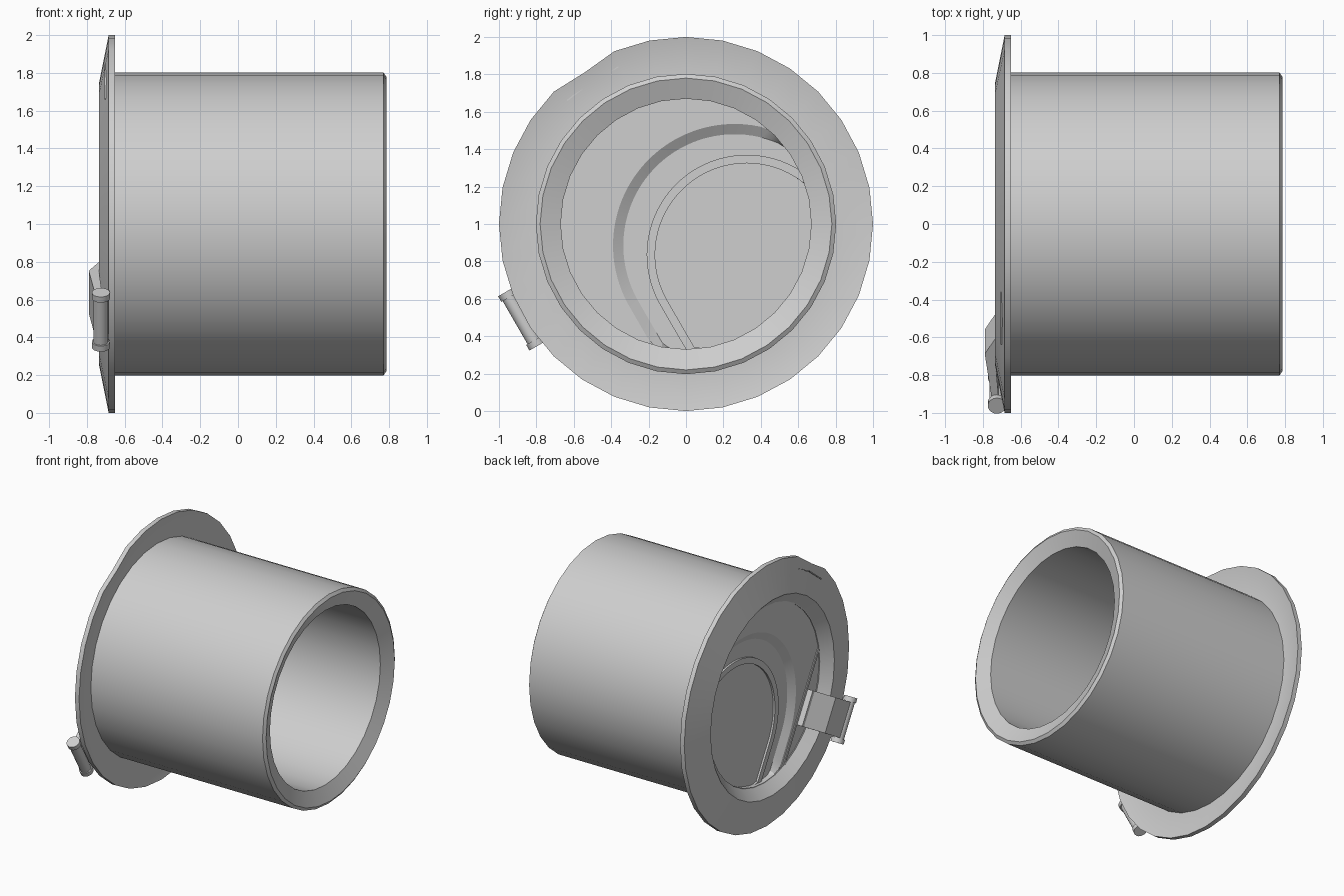
import bpy, bmesh, math
from mathutils import Matrix, Vector

cube = bpy.data.objects.get("Cube")
if cube:
    bpy.data.objects.remove(cube, do_unlink=True)

grey = bpy.data.materials.new("light grey")
grey.use_nodes = True
COLOUR = (0.62, 0.62, 0.62, 1)
grey.diffuse_color = COLOUR
grey.node_tree.nodes["Principled BSDF"].inputs["Base Color"].default_value = COLOUR

CENTRE = Vector((0, 0, 1))
BORE = 0.67
parts = []


def finish(name, bm):
    bmesh.ops.remove_doubles(bm, verts=bm.verts, dist=0.0005)
    bmesh.ops.recalc_face_normals(bm, faces=bm.faces)
    mesh = bpy.data.meshes.new(name)
    bm.to_mesh(mesh)
    bm.free()
    mesh.materials.append(grey)
    ob = bpy.data.objects.new(name, mesh)
    bpy.context.collection.objects.link(ob)
    parts.append(ob)


def bridge(bm, a, b):
    n = len(a)
    for i in range(n):
        j = (i + 1) % n
        bm.faces.new((a[i], a[j], b[j], b[i]))


def turned(name, profile, radius_rule=None, sides=32):
    """Spin a closed (x, radius) profile about the bore axis."""
    bm = bmesh.new()
    rings = []
    for x, r in profile:
        ring = []
        for i in range(sides):
            a = math.tau * i / sides
            q = radius_rule(i, r) if radius_rule else r
            ring.append(bm.verts.new(CENTRE + Vector((x, q * math.cos(a), q * math.sin(a)))))
        rings.append(ring)
    for k, ring in enumerate(rings):
        bridge(bm, ring, rings[(k + 1) % len(rings)])
    finish(name, bm)


def frame(degrees):
    """Local axes: x stays, y points outward at the angle, z runs tangentially."""
    return Matrix.Translation(CENTRE) @ Matrix.Rotation(math.radians(degrees), 4, 'X')


def box(name, degrees, centre, size):
    bm = bmesh.new()
    m = frame(degrees) @ Matrix.Translation(centre) @ Matrix.Diagonal((*size, 1))
    bmesh.ops.create_cube(bm, size=1, matrix=m)
    finish(name, bm)


def rod(name, degrees, centre, radius, length):
    bm = bmesh.new()
    bmesh.ops.create_cone(bm, cap_ends=True, segments=16, radius1=radius, radius2=radius,
                          depth=length, matrix=frame(degrees) @ Matrix.Translation(centre))
    finish(name, bm)


# Pipe with a chamfered lip
turned("pipe_body", [(-0.665, BORE), (0.74, BORE), (0.785, 0.78), (0.77, 0.803), (-0.695, 0.803)])

# Dished flange, hollow behind, with one flattened rim corner
turned("flange", [(-0.69, 0.79), (-0.65, 1), (-0.685, 1), (-0.735, 0.75), (-0.66, BORE)],
       lambda i, r: 0.975 if i == 11 and r == 1 else r)

# Latch slot following the flange rim in two straight runs
for name, angle, length in (("latch_slot_upper", 118, 0.15), ("latch_slot_lower", 128.2, 0.18)):
    box(name, angle, (-0.686, 0.912, 0), (0.042, 0.008, length))


# Flap: a thick plate with a U-shaped recess on both faces, trimmed by the bore
def inside_u(p, centre, radius):
    q = p - Vector(centre)
    along = Vector((0.5, -0.866))
    s = q.dot(along)
    return (q - along * s).length < radius if s > 0 else q.length < radius


def reach(a, centre, radius):
    d = Vector((math.cos(a), math.sin(a)))
    lo, hi = 0, BORE
    if inside_u(d * hi, centre, radius):
        return hi
    for _ in range(20):
        mid = (lo + hi) / 2
        if inside_u(d * mid, centre, radius):
            lo = mid
        else:
            hi = mid
    return lo


FLAP_X = -0.62
outer, inner = (0.26, -0.115), (0.325, -0.165)
steps = [(0.04, outer, 5), (0.04, outer, 0.65), (0.005, outer, 0.595),
         (0.005, inner, 0.535), (0.02, inner, 0.535),
         (0.02, inner, 0.49), (0.005, inner, 0.49)]
for name, side in (("flap_inner_face", 1), ("flap_outer_face", -1)):
    bm = bmesh.new()
    rings = []
    for offset, c, radius in steps:
        ring = []
        for i in range(96):
            a = math.tau * i / 96
            r = reach(a, c, radius)
            spot = Vector((FLAP_X + side * offset, r * math.cos(a), r * math.sin(a)))
            ring.append(bm.verts.new(CENTRE + spot))
        rings.append(ring)
    for a, b in zip(rings, rings[1:]):
        bridge(bm, a, b)
    bm.faces.new(rings[-1])
    bmesh.ops.dissolve_degenerate(bm, dist=0.0005, edges=bm.edges)
    finish(name, bm)

# Hinge side: fold line, bent arm, pin and end caps
HINGE = 210
box("flap_fold", HINGE, (FLAP_X, 0.52, 0), (0.094, 0.022, 0.84))
box("arm_root", HINGE, (-0.64, 0.552, 0), (0.13, 0.025, 0.26))

bm = bmesh.new()
outline = [(-0.69, 0.55), (-0.79, 0.72), (-0.75, 1.015),
           (-0.715, 1.015), (-0.735, 0.75), (-0.66, 0.60)]
ends = [[bm.verts.new(frame(HINGE) @ Vector((x, u, v))) for x, u in outline]
        for v in (-0.13, 0.13)]
bridge(bm, *ends)
for e in ends:
    bm.faces.new(e)
finish("hinge_arm", bm)

rod("hinge_pin", HINGE, (-0.726, 1.015, 0), 0.04, 0.32)
for name, side in (("pin_cap_upper", -1), ("pin_cap_lower", 1)):
    rod(name, HINGE, (-0.726, 1.015, side * 0.15), 0.048, 0.035)

# Smooth the curved walls, keep the edges crisp
bpy.ops.object.select_all(action='DESELECT')
for ob in parts:
    ob.select_set(True)
bpy.context.view_layer.objects.active = parts[0]
bpy.ops.object.shade_smooth_by_angle(angle=math.radians(30))
